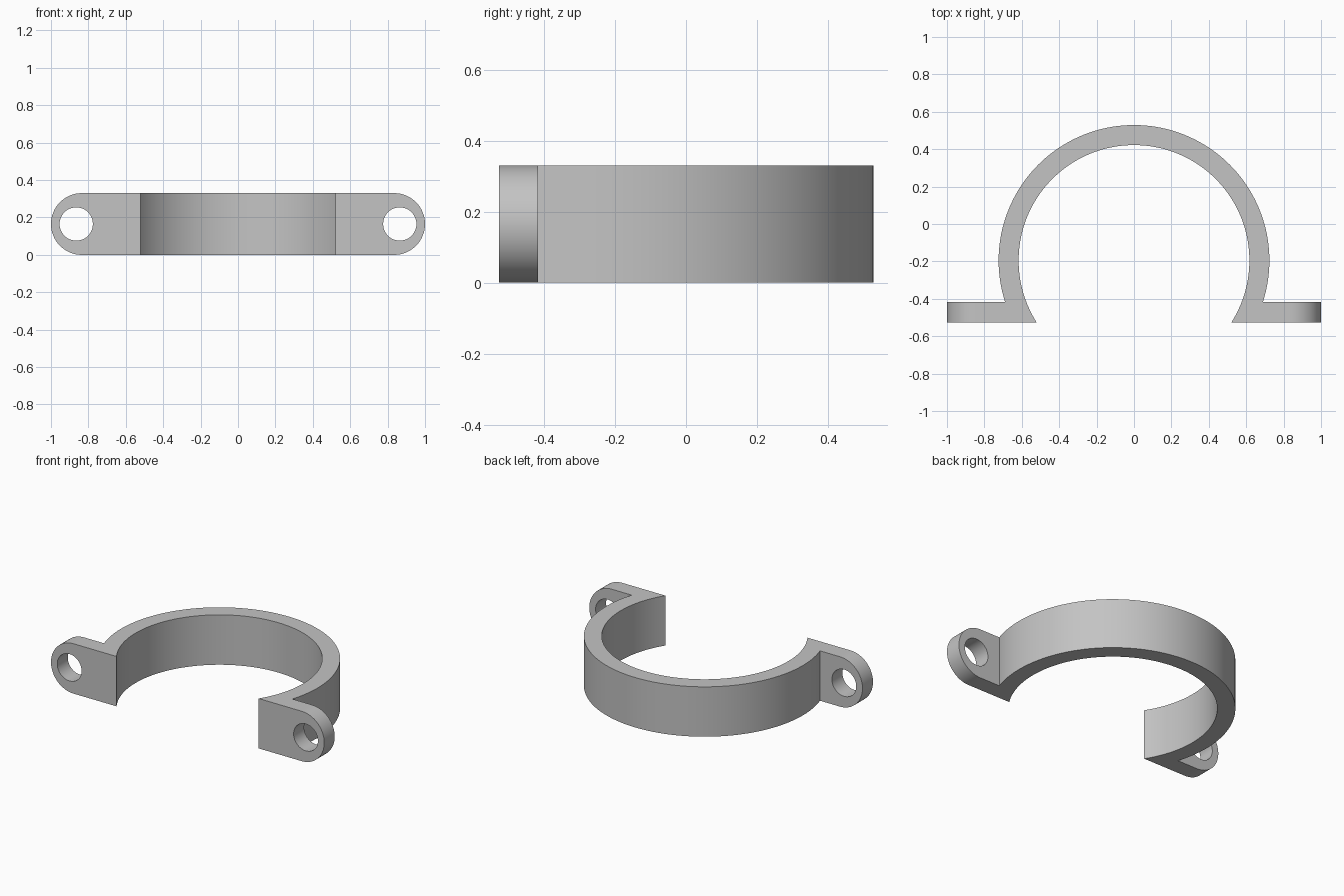
import bpy
import bmesh
from math import asin, cos, sin, pi, sqrt

if "Cube" in bpy.data.objects:
    bpy.data.objects.remove(bpy.data.objects["Cube"])

HEIGHT = 0.33
FRONT, TAB_BACK = -0.527, -0.417      # y range of the mounting tabs
RING_Y, R_OUT, R_IN = -0.195, 0.724, 0.617
HOLE_X, HOLE_R = 0.865, 0.089


def arc(cx, cy, r, a0, a1, n):
    return [(cx + r * cos(a0 + (a1 - a0) * i / n),
             cy + r * sin(a0 + (a1 - a0) * i / n)) for i in range(n + 1)]


def prism(name, points, lo, hi, axis="z"):
    """Extrude a closed outline along z, or an x-z outline along y."""
    bm = bmesh.new()
    place = (lambda p: (p[0], p[1], lo)) if axis == "z" else (lambda p: (p[0], lo, p[1]))
    face = bm.faces.new([bm.verts.new(place(p)) for p in points])
    new = bmesh.ops.extrude_face_region(bm, geom=[face])["geom"]
    move = (0, 0, hi - lo) if axis == "z" else (0, hi - lo, 0)
    bmesh.ops.translate(bm, vec=move, verts=[v for v in new if isinstance(v, bmesh.types.BMVert)])
    bmesh.ops.recalc_face_normals(bm, faces=bm.faces)
    mesh = bpy.data.meshes.new(name)
    bm.to_mesh(mesh)
    bm.free()
    obj = bpy.data.objects.new(name, mesh)
    bpy.context.collection.objects.link(obj)
    return obj


def carve(target, cutter, operation):
    cutter.hide_render = True
    mod = target.modifiers.new(cutter.name, "BOOLEAN")
    mod.operation, mod.object, mod.solver = operation, cutter, "EXACT"
    bpy.context.view_layer.objects.active = target
    bpy.ops.object.modifier_apply(modifier=mod.name)
    bpy.data.objects.remove(cutter)


# Plan outline: open ring with a flat tab on each side, taller than needed
a_out = asin((TAB_BACK - RING_Y) / R_OUT)
a_in = asin((FRONT - RING_Y) / R_IN)
outline = arc(0, RING_Y, R_OUT, a_out, pi - a_out, 96)
outline += [(-1.1, TAB_BACK), (-1.1, FRONT)]
outline += arc(0, RING_Y, R_IN, pi - a_in, a_in, 96)
outline += [(1.1, FRONT), (1.1, TAB_BACK)]
clamp = prism("pipe_clamp", outline, -0.1, HEIGHT + 0.1)

# Front outline: trims the height and rounds the tab ends
r = HEIGHT / 2
stadium = arc(1 - r, r, r, -pi / 2, pi / 2, 32) + arc(r - 1, r, r, pi / 2, 3 * pi / 2, 32)
carve(clamp, prism("end_rounding", stadium, -0.8, 0.8, "y"), "INTERSECT")

# Screw holes through the tabs
for side in (-1, 1):
    circle = arc(side * HOLE_X, r, HOLE_R, 0, 2 * pi, 48)[:-1]
    carve(clamp, prism("hole_cutter", circle, FRONT - 0.1, TAB_BACK + 0.1, "y"), "DIFFERENCE")

# Plain grey material
grey = bpy.data.materials.new("light_grey")
grey.use_nodes = True
colour = (0.55, 0.55, 0.55, 1)
grey.diffuse_color = colour
grey.node_tree.nodes["Principled BSDF"].inputs["Base Color"].default_value = colour
clamp.data.materials.clear()
clamp.data.materials.append(grey)

bpy.ops.object.select_all(action="DESELECT")
clamp.select_set(True)
bpy.context.view_layer.objects.active = clamp
bpy.ops.object.shade_smooth_by_angle(angle=pi / 6)
